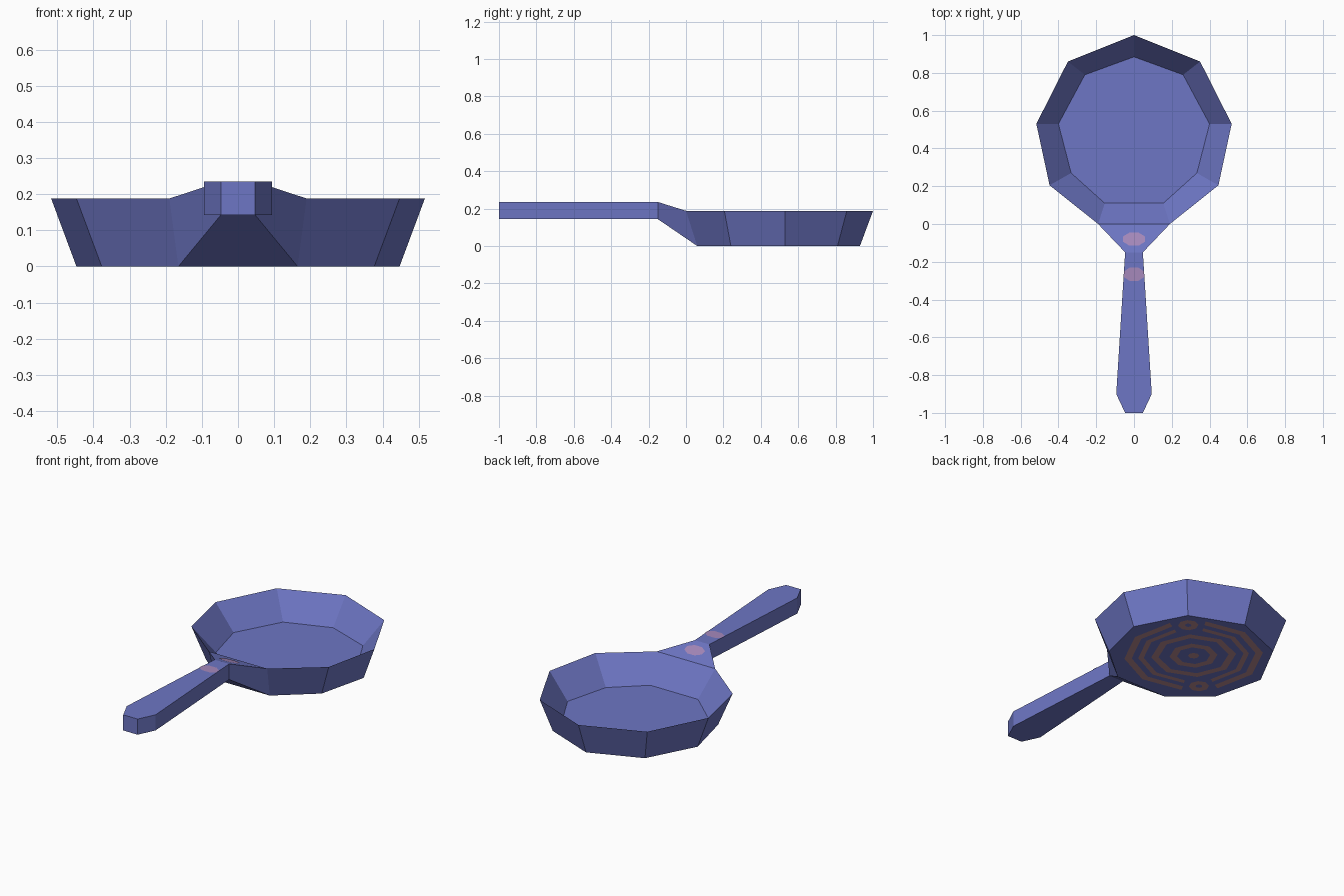
import bpy, bmesh, math

if "Cube" in bpy.data.objects:
    bpy.data.objects.remove(bpy.data.objects["Cube"])


def material(name, rgb):
    m = bpy.data.materials.new(name)
    m.diffuse_color = (*rgb, 1)
    m.use_nodes = True
    m.node_tree.nodes["Principled BSDF"].inputs["Base Color"].default_value = m.diffuse_color
    return m


BLUE = material("enamel_blue", (0.155, 0.182, 0.555))
MAUVE = material("rivet_mauve", (0.38, 0.25, 0.50))
COPPER = material("base_copper", (0.48, 0.26, 0.29))


def make(name, bm, mat, recalc=True):
    if recalc:
        bmesh.ops.recalc_face_normals(bm, faces=bm.faces)
    me = bpy.data.meshes.new(name)
    bm.to_mesh(me)
    bm.free()
    me.materials.append(mat)
    ob = bpy.data.objects.new(name, me)
    bpy.context.collection.objects.link(ob)
    return ob


def loop(bm, half, z):
    """Mirror a half outline (left neck side round to right neck side)."""
    pts = [(-x, y) for x, y in half] + [(x, y) for x, y in reversed(half[:-1])]
    return [bm.verts.new((x, y, z)) for x, y in pts]


# Pan bowl: inner floor, knife-edge rim and outer base
floor_half = [(0.155, 0.11), (0.333, 0.27), (0.4, 0.53), (0.26, 0.79), (0, 0.885)]
rim_half = [(0.19, 0), (0.447, 0.205), (0.517, 0.53), (0.35, 0.86), (0, 1)]
base_half = [(0.165, 0.06), (0.377, 0.24), (0.447, 0.53), (0.30, 0.81), (0, 0.93)]
FLOOR, RIM, TOP, LOW, NECK_Y, NECK_W = 0.04, 0.188, 0.235, 0.143, -0.15, 0.047

bm = bmesh.new()
inner = loop(bm, floor_half, FLOOR)
rim = loop(bm, rim_half, RIM)
base = loop(bm, base_half, 0)
for a, b in ((inner, rim), (rim, base)):
    for i in range(len(a) - 1):
        bm.faces.new((a[i], a[i + 1], b[i + 1], b[i]))
bm.faces.new((inner[-1], inner[0], rim[0], rim[-1]))
bm.faces.new(inner)
bm.faces.new(base)

# Neck: tapers from the front of the rim to the handle
top = [bm.verts.new((s * NECK_W, NECK_Y, TOP)) for s in (-1, 1)]
low = [bm.verts.new((s * NECK_W, NECK_Y, LOW)) for s in (-1, 1)]
bm.faces.new((rim[0], rim[-1], top[1], top[0]))
bm.faces.new((base[0], base[-1], low[1], low[0]))
for k, e in ((0, 0), (1, -1)):
    bm.faces.new((rim[e], base[e], low[k], top[k]))

# Handle: flared bar with a chamfered end, continuing from the neck
plan = [(-0.094, -0.90), (-0.047, -1), (0.047, -1), (0.094, -0.90)]
up = [top[0]] + [bm.verts.new((x, y, TOP)) for x, y in plan] + [top[1]]
dn = [low[0]] + [bm.verts.new((x, y, LOW)) for x, y in plan] + [low[1]]
bm.faces.new(up)
bm.faces.new(dn)
for i in range(5):
    bm.faces.new((up[i], up[i + 1], dn[i + 1], dn[i]))
make("pan_body", bm, BLUE)


# Painted rivet marks on the neck slope and the handle
def neck_z(y):
    return TOP - (TOP - RIM) * max(0, y - NECK_Y) / -NECK_Y


for name, cy in (("neck_rivet", -0.08), ("handle_rivet", -0.266)):
    bm = bmesh.new()
    vs = []
    for i in range(8):
        t = math.tau * (i + 0.5) / 8
        y = cy + 0.038 * math.sin(t)
        w = 0.047 + 0.06 * (NECK_Y - y) if y < NECK_Y else 1
        x = max(-w, min(w, 0.062 * math.cos(t)))
        vs.append(bm.verts.new((x, y, neck_z(y) + 0.002)))
    bm.faces.new(vs)
    make(name, bm, MAUVE, False)


# Painted rings under the base, facing down
def ring(name, r0, r1, cx=0, cy=0.5, start=0, end=360, steps=8):
    bm = bmesh.new()
    prev = None
    for i in range(steps + 1):
        t = math.radians(start + (end - start) * i / steps)
        cur = [bm.verts.new((cx + r * math.cos(t), cy + r * math.sin(t), -0.002))
               for r in (r0, r1)]
        if prev:
            bm.faces.new((prev[0], cur[0], cur[1], prev[1]))
        prev = cur
    make(name, bm, COPPER, False)


ring("base_dot", 0.001, 0.03)
ring("base_ring_inner", 0.09, 0.13)
ring("base_ring_middle", 0.19, 0.23)
for k, a in enumerate((45, 225)):
    ring(f"base_ring_mid_arc_{k}", 0.27, 0.30, start=a + 15, end=a + 165, steps=4)
    ring(f"base_ring_outer_arc_{k}", 0.335, 0.375, start=a + 15, end=a + 165, steps=4)
    t = math.radians(a)
    ring(f"base_spot_{k}", 0.018, 0.055, 0.33 * math.cos(t), 0.5 + 0.33 * math.sin(t))
